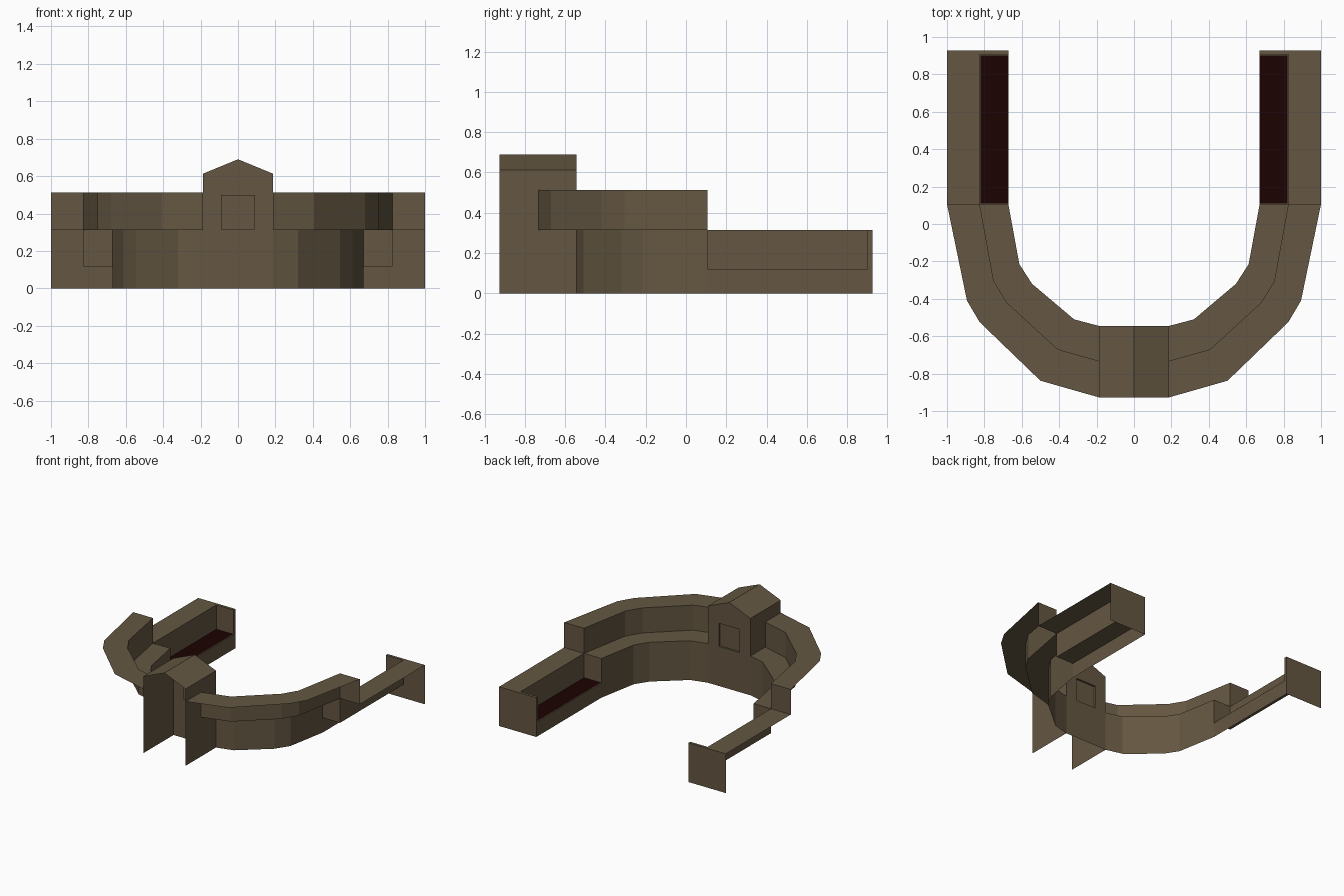
import bpy

if "Cube" in bpy.data.objects:
    bpy.data.objects.remove(bpy.data.objects["Cube"])

# Materials
def material(name, rgb):
    m = bpy.data.materials.new(name)
    m.diffuse_color = (*rgb, 1)
    m.use_nodes = True
    m.node_tree.nodes["Principled BSDF"].inputs["Base Color"].default_value = m.diffuse_color
    return m

STONE = material("brown_stone", (0.128, 0.095, 0.054))
FLOOR = material("dark_red_floor", (0.012, 0.0006, 0.0007))


def build(name, faces, mat, mirror=False):
    """Make one object from a list of faces given as point lists."""
    verts, index, polys = [], {}, []
    for f in faces:
        poly = []
        for p in f:
            k = tuple(round(c, 4) for c in p)
            if k not in index:
                index[k] = len(verts)
                verts.append(k)
            poly.append(index[k])
        polys.append(poly)
    me = bpy.data.meshes.new(name)
    me.from_pydata(verts, [], polys)
    me.materials.append(mat)
    ob = bpy.data.objects.new(name, me)
    bpy.context.collection.objects.link(ob)
    if mirror:
        mod = ob.modifiers.new("mirror", "MIRROR")
        mod.use_mirror_merge = False
    return ob


def loft(rails):
    """Quads between neighbouring rails (lists of points)."""
    out = []
    for a, b in zip(rails, rails[1:]):
        for i in range(len(a) - 1):
            out.append([a[i], b[i], b[i + 1], a[i + 1]])
    return out


def extrude_y(profile, y0, y1):
    return loft([[(x, y0, z), (x, y1, z)] for x, z in profile])


def panel(x0, x1, z0, z1, y, back=True):
    """Upright rectangle facing +y (back) or -y."""
    f = [(x1, y, z0), (x0, y, z0), (x0, y, z1), (x1, y, z1)]
    return f if back else f[::-1]


END, LIP, JOIN = 0.927, 0.905, 0.107      # y of arm end, channel end, arm start
IN, MID, OUT = 0.672, 0.825, 1.0          # x of arm edges
LOW, WALL, HIGH = 0.118, 0.313, 0.513     # heights
TW, TB = 0.187, -0.545                    # tower half width, rear face

# Curved wall: inner face, walkway, parapet and parapet top (outer side is open)
inner = [(TW, TB), (0.32, -0.51), (0.545, -0.32), (0.613, -0.215), (IN, JOIN)]
middle = [(TW, -0.732), (0.407, -0.67), (0.68, -0.42), (0.75, -0.305), (MID, JOIN)]
outer = [(TW, -END), (0.5, -0.838), (0.825, -0.525), (0.893, -0.41), (OUT, JOIN)]


def rail(path, z):
    return [(x, y, z) for x, y in path]


faces = loft([rail(inner, 0), rail(inner, WALL), rail(middle, WALL),
              rail(middle, HIGH), rail(outer, HIGH)])
faces.append(panel(MID, OUT, WALL, HIGH, JOIN))
faces.append(panel(IN, MID, LOW, WALL, JOIN))
build("curved_wall", faces, STONE, True)

# Straight arms: low inner face, channel bed, step wall and top
faces = extrude_y([(IN, 0), (IN, LOW), (MID, LOW), (MID, WALL), (OUT, WALL)], JOIN, LIP)
build("straight_arm", faces, STONE, True)

# Dark floor laid just above the channel bed
G = 0.003
build("channel_floor", extrude_y([(IN + G, LOW + G), (MID - G, LOW + G)],
                                 JOIN + G, LIP - G), FLOOR, True)

# End wall of each arm
faces = extrude_y([(IN, 0), (IN, WALL), (OUT, WALL)], LIP, END)
faces += [panel(IN, OUT, 0, WALL, END), panel(IN, MID, LOW, WALL, LIP, False)]
build("arm_end_wall", faces, STONE, True)

# Gate tower: sides and gabled roof, open at the front
EAVE, RIDGE = 0.613, 0.69
faces = extrude_y([(-TW, 0), (-TW, EAVE), (0, RIDGE), (TW, EAVE), (TW, 0)], -END, TB)
faces.append([(TW, TB, EAVE), (-TW, TB, EAVE), (0, TB, RIDGE)])

# Rear face of the tower with a shallow recessed window
outer_ring = panel(-TW, TW, 0, EAVE, TB)
hole = panel(-0.09, 0.09, 0.315, 0.50, TB)
deep = panel(-0.09, 0.09, 0.315, 0.50, TB - 0.015)
for a, b in ((outer_ring, hole), (hole, deep)):
    for i in range(4):
        j = (i + 1) % 4
        faces.append([a[i], a[j], b[j], b[i]])
faces.append(deep)
build("tower", faces, STONE)
